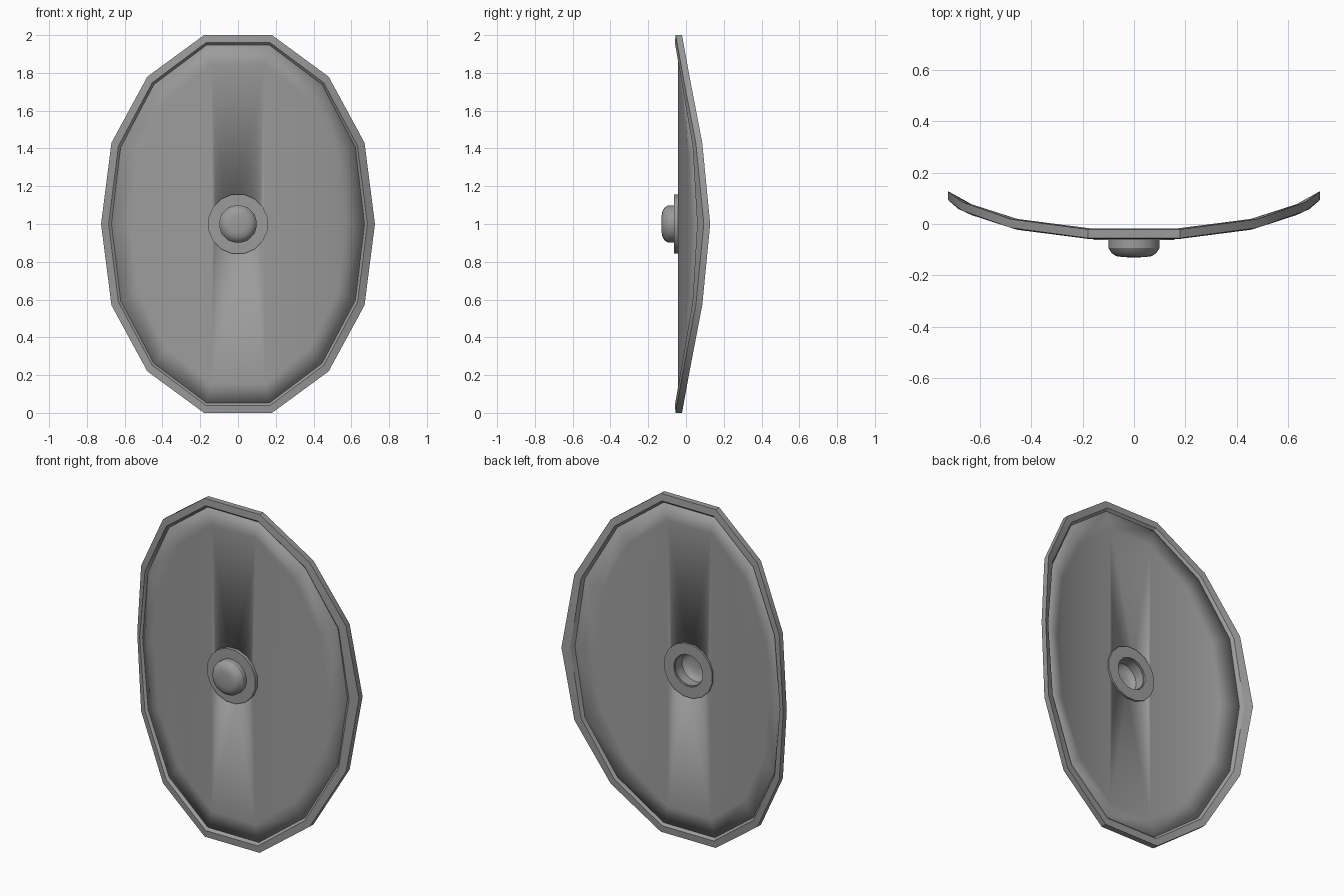
import bpy
import bmesh
import math

if "Cube" in bpy.data.objects:
    bpy.data.objects.remove(bpy.data.objects["Cube"], do_unlink=True)

GREY = (0.33, 0.33, 0.33, 1.0)
metal = bpy.data.materials.new("grey metal")
metal.use_nodes = True
metal.diffuse_color = GREY
metal.node_tree.nodes["Principled BSDF"].inputs["Base Color"].default_value = GREY

CENTRE_Z = 1.0
# Right half of the fourteen-sided outline, and the depth curve across the width
HALF = [(0.18, 1.0), (0.48, 0.78), (0.67, 0.43), (0.725, 0.0),
        (0.67, -0.43), (0.48, -0.78), (0.18, -1.0)]
OUTLINE = HALF + [(-x, z) for x, z in reversed(HALF)]
CURVE = [(0.0, -0.055), (0.18, -0.055), (0.48, -0.015), (0.67, 0.052), (0.73, 0.098)]


def depth(x):
    """Front surface y at a given distance from the middle."""
    x = abs(x)
    for (x0, y0), (x1, y1) in zip(CURVE, CURVE[1:]):
        if x <= x1:
            return y0 + (y1 - y0) * (x - x0) / (x1 - x0)
    return CURVE[-1][1]


def outline_ring(bm, inset, dy):
    sx, sz = (0.725 - inset) / 0.725, 1.0 - inset
    return [bm.verts.new((x * sx, depth(x * sx) + dy, CENTRE_Z + z * sz))
            for x, z in OUTLINE]


def circle_ring(bm, radius, y, sides):
    return [bm.verts.new((radius * math.cos(a), y, CENTRE_Z + radius * math.sin(a)))
            for a in (2 * math.pi * (i + 0.5) / sides for i in range(sides))]


def bridge(bm, a, b):
    n = len(a)
    for i in range(n):
        j = (i + 1) % n
        bm.faces.new((a[i], a[j], b[j], b[i]))


def finish(bm, name, angle=30):
    mesh = bpy.data.meshes.new(name)
    bm.to_mesh(mesh)
    bm.free()
    mesh.materials.append(metal)
    obj = bpy.data.objects.new(name, mesh)
    bpy.context.collection.objects.link(obj)
    bpy.ops.object.select_all(action='DESELECT')
    obj.select_set(True)
    bpy.context.view_layer.objects.active = obj
    bpy.ops.object.shade_smooth_by_angle(angle=math.radians(angle))
    return obj


# Raised rim: a closed profile of (inset, depth offset) carried round the outline
bm = bmesh.new()
profile = [(0.0, 0.0), (0.04, -0.004), (0.055, 0.014),
           (0.055, 0.022), (0.04, 0.038), (0.0, 0.034)]
rings = [outline_ring(bm, inset, dy) for inset, dy in profile]
for a, b in zip(rings, rings[1:] + rings[:1]):
    bridge(bm, a, b)
bmesh.ops.recalc_face_normals(bm, faces=bm.faces[:])
finish(bm, "rim")

# Curved panel: border band, upright strips and a middle strip with a round hole
bm = bmesh.new()
outer = outline_ring(bm, 0.05, 0.012)
inner = outline_ring(bm, 0.155, 0.012)
bridge(bm, outer, inner)
for s in (0, 7):
    for ids in ((0, 1, 5, 6), (1, 2, 4, 5), (2, 3, 4)):
        bm.faces.new([inner[s + i] for i in ids])
hole = circle_ring(bm, 0.125, inner[0].co.y, 16)
edges = [bm.edges.new((hole[i], hole[(i + 1) % 16])) for i in range(16)]
corners = [inner[i] for i in (0, 6, 7, 13)]
for i in range(4):
    pair = (corners[i], corners[(i + 1) % 4])
    edges.append(bm.edges.get(pair) or bm.edges.new(pair))
bmesh.ops.triangle_fill(bm, use_beauty=True, edges=edges)
for f in bm.faces:
    f.normal_update()
    if f.normal.y > 0:
        f.normal_flip()
panel = finish(bm, "panel")
solid = panel.modifiers.new("thickness", 'SOLIDIFY')
solid.thickness = 0.012
solid.offset = -1


def lathe(name, profile, sides, closed):
    """Revolve (radius, y) points about the front-to-back axis."""
    bm = bmesh.new()
    rings = [circle_ring(bm, r, y, sides) for r, y in profile]
    for a, b in zip(rings, rings[1:]):
        bridge(bm, a, b)
    if closed:
        bridge(bm, rings[-1], rings[0])
    else:
        bm.faces.new(rings[0])
        bm.faces.new(rings[-1])
    bmesh.ops.recalc_face_normals(bm, faces=bm.faces[:])
    return finish(bm, name)


# Flat collar through the hole, and the hollow domed boss
lathe("boss_collar", [(0.095, -0.063), (0.16, -0.063), (0.16, -0.02), (0.095, -0.02)],
      16, True)
lathe("boss_dome", [(0.012, -0.13), (0.045, -0.129), (0.07, -0.125), (0.088, -0.113),
                    (0.1, -0.094), (0.1, -0.03), (0.09, -0.03), (0.09, -0.09),
                    (0.078, -0.107), (0.06, -0.116), (0.03, -0.12), (0.01, -0.121)],
      24, False)
